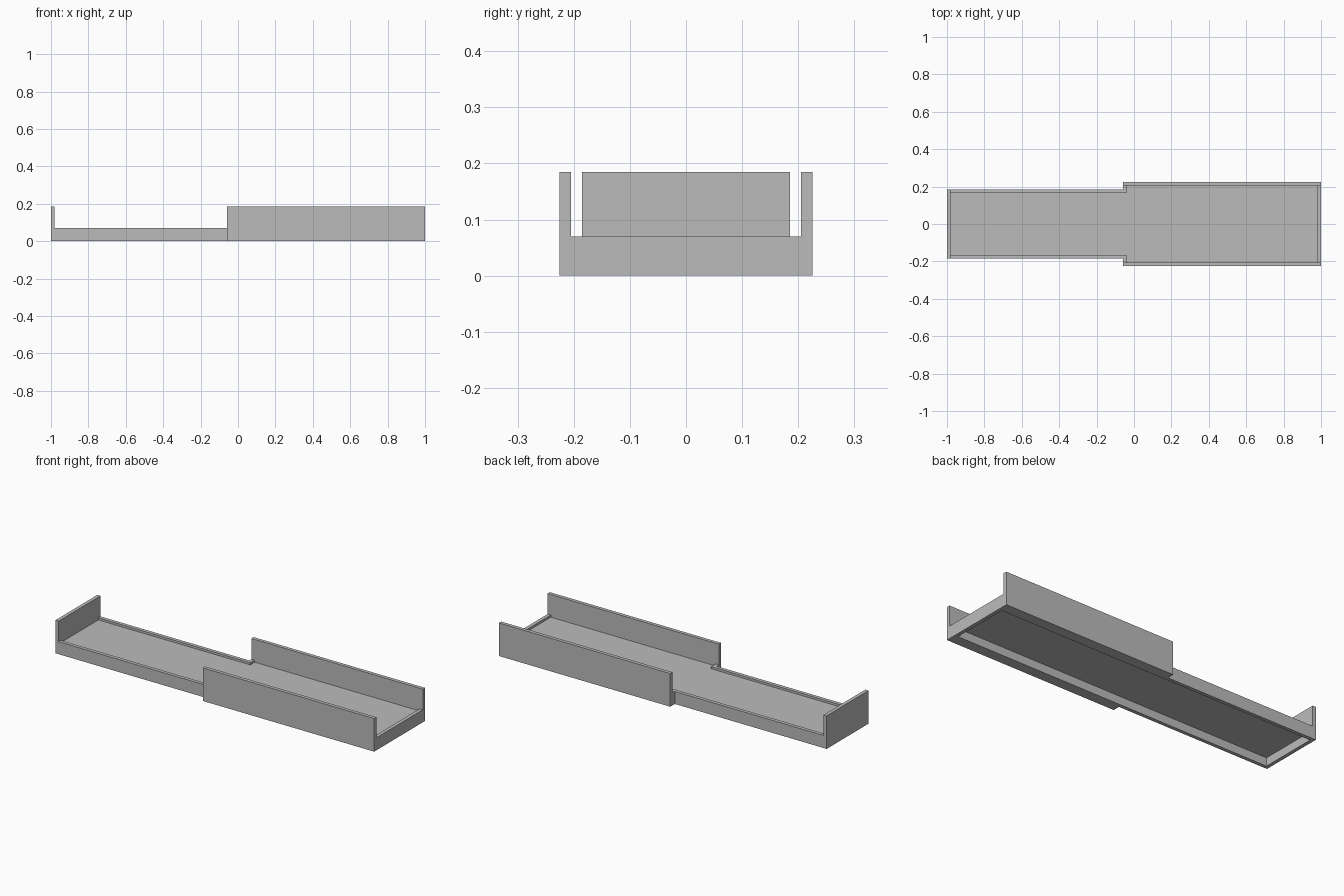
import bpy
import bmesh

default = bpy.data.objects.get("Cube")
if default:
    bpy.data.objects.remove(default, do_unlink=True)

# Overall sizes
HEIGHT, RIM, DECK, UNDERSIDE = 0.185, 0.07, 0.058, 0.046
WALL = 0.02
HALF_NARROW, HALF_WIDE = 0.185, 0.225
STEP_X = -0.06

grey = bpy.data.materials.new("plain grey")
grey.use_nodes = True
colour = (0.5, 0.5, 0.5, 1)
grey.diffuse_color = colour
grey.node_tree.nodes["Principled BSDF"].inputs["Base Color"].default_value = colour


def prism(name, half_outline, bottom, top):
    """Extrude an outline, mirrored across y = 0, between two heights."""
    outline = half_outline + [(x, -y) for x, y in reversed(half_outline)]
    bm = bmesh.new()
    face = bm.faces.new([bm.verts.new((x, y, bottom)) for x, y in outline])
    extruded = bmesh.ops.extrude_face_region(bm, geom=[face])["geom"]
    raised = [v for v in extruded if isinstance(v, bmesh.types.BMVert)]
    bmesh.ops.translate(bm, verts=raised, vec=(0, 0, top - bottom))
    bmesh.ops.recalc_face_normals(bm, faces=bm.faces)
    mesh = bpy.data.meshes.new(name)
    bm.to_mesh(mesh)
    bm.free()
    mesh.materials.append(grey)
    obj = bpy.data.objects.new(name, mesh)
    bpy.context.collection.objects.link(obj)
    return obj


def stepped(inset):
    """Half outline: narrow on the -x end, wide on the +x end."""
    narrow, wide = HALF_NARROW - inset, HALF_WIDE - inset
    step = STEP_X + inset
    return [(-1 + inset, narrow), (step, narrow), (step, wide), (1 - inset, wide)]


def cut(target, cutter):
    cutter.hide_render = True
    mod = target.modifiers.new(cutter.name, "BOOLEAN")
    mod.operation = "DIFFERENCE"
    mod.solver = "EXACT"
    mod.object = cutter
    bpy.context.view_layer.objects.active = target
    bpy.ops.object.modifier_apply(modifier=mod.name)
    bpy.data.objects.remove(cutter, do_unlink=True)


# Solid block in the stepped outline
tray = prism("stepped_tray", stepped(0), 0, HEIGHT)

# Clear the space above the low rim, leaving two side walls and one end wall
inner = HALF_WIDE - WALL
cut(tray, prism("clearance_cutter", [(-1 + WALL, inner), (1.1, inner)], RIM, 0.3))

# Sink the deck inside the rim
cut(tray, prism("deck_cutter", stepped(WALL), DECK, 0.1))

# Hollow out the underside with a straight rectangular recess
cut(tray, prism("underside_cutter",
                [(-1 + WALL, HALF_NARROW - WALL), (1 - WALL, HALF_NARROW - WALL)],
                -0.1, UNDERSIDE))
